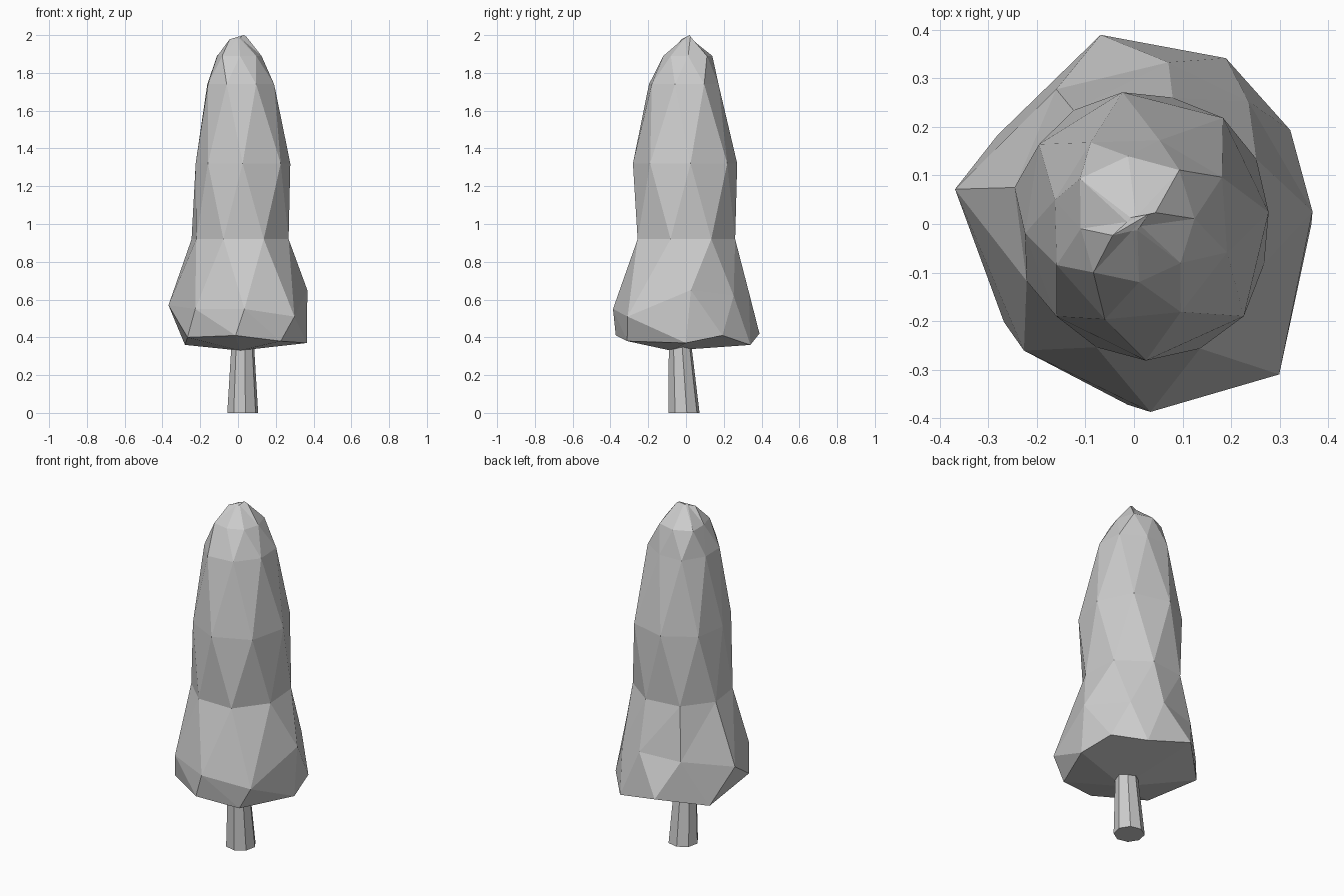
import bpy, bmesh, math

if "Cube" in bpy.data.objects:
    bpy.data.objects.remove(bpy.data.objects["Cube"])

SIDES = 8


def point(bm, angle, r, z, cx=0, cy=0, tilt=0):
    x, y = r * math.cos(math.radians(angle)), r * math.sin(math.radians(angle))
    return bm.verts.new((cx + x, cy + y, z + tilt * y))


def ring(bm, z, radii, turn=0, cx=0, cy=0, tilt=0):
    return [point(bm, turn + 360 * i / len(radii), r, z, cx, cy, tilt)
            for i, r in enumerate(radii)]


def fan(bm, loop, tip):
    v = bm.verts.new(tip)
    for i in range(len(loop)):
        bm.faces.new((loop[i], loop[(i + 1) % len(loop)], v))


def finish(bm, name):
    bmesh.ops.recalc_face_normals(bm, faces=bm.faces)
    mesh = bpy.data.meshes.new(name)
    bm.to_mesh(mesh)
    bm.free()
    obj = bpy.data.objects.new(name, mesh)
    bpy.context.collection.objects.link(obj)


# foliage skirt: uneven lower corners (angle, radius, height)
skirt_low = [(0, .365, .37), (31, .375, .41), (61, .39, .36), (100, .395, .42),
             (147, .335, .36), (217, .335, .40), (268, .372, .41), (306, .385, .38)]
skirt_high = [(4, .368, .65), (47, .345, .62), (78, .34, .64), (120, .32, .62),
              (169, .375, .57), (229, .345, .55), (275, .388, .55), (314, .43, .51)]
# foliage body: rings (height, turn, tilt, radii), each twisted half a step
levels = [
    (0.92, -17, 0, (.28, .285, .272, .265, .257, .25, .265, .29)),
    (1.32, 5, 0, (.278, .285, .272, .255, .225, .248, .282, .295)),
    (1.74, -17, 0, (.20, .205, .18, .19, .17, .18, .205, .205)),
    (1.89, 5, 0, (.125, .145, .14, .145, .11, .13, .12, .125)),
    (1.985, -17, .3, (.015, .05, .015, .015, .015, .05, .015, .015)),
]
bm = bmesh.new()
loops = [[point(bm, *p) for p in skirt] for skirt in (skirt_low, skirt_high)]
loops += [ring(bm, z, radii, turn, tilt=tilt) for z, turn, tilt, radii in levels]
for k in range(len(loops) - 1):
    lo, up = loops[k], loops[k + 1]
    for i in range(SIDES):
        j = (i + 1) % SIDES
        if k % 2 == 0:
            bm.faces.new((lo[i], lo[j], up[i]))
            bm.faces.new((lo[j], up[j], up[i]))
        else:
            bm.faces.new((lo[i], lo[j], up[j]))
            bm.faces.new((lo[i], up[j], up[i]))
fan(bm, loops[0], (0.01, -0.08, 0.33))
fan(bm, loops[-1], (0.03, 0.02, 2.0))
finish(bm, "foliage")

# trunk: tapered, slightly leaning
bm = bmesh.new()
low = ring(bm, 0, [.083] * SIDES, 10, .025, -.01)
top = ring(bm, .42, [.057] * SIDES, 10, .025, -.035)
for i in range(SIDES):
    j = (i + 1) % SIDES
    bm.faces.new((low[i], low[j], top[j], top[i]))
bm.faces.new(low[::-1])
bm.faces.new(top)
finish(bm, "trunk")
